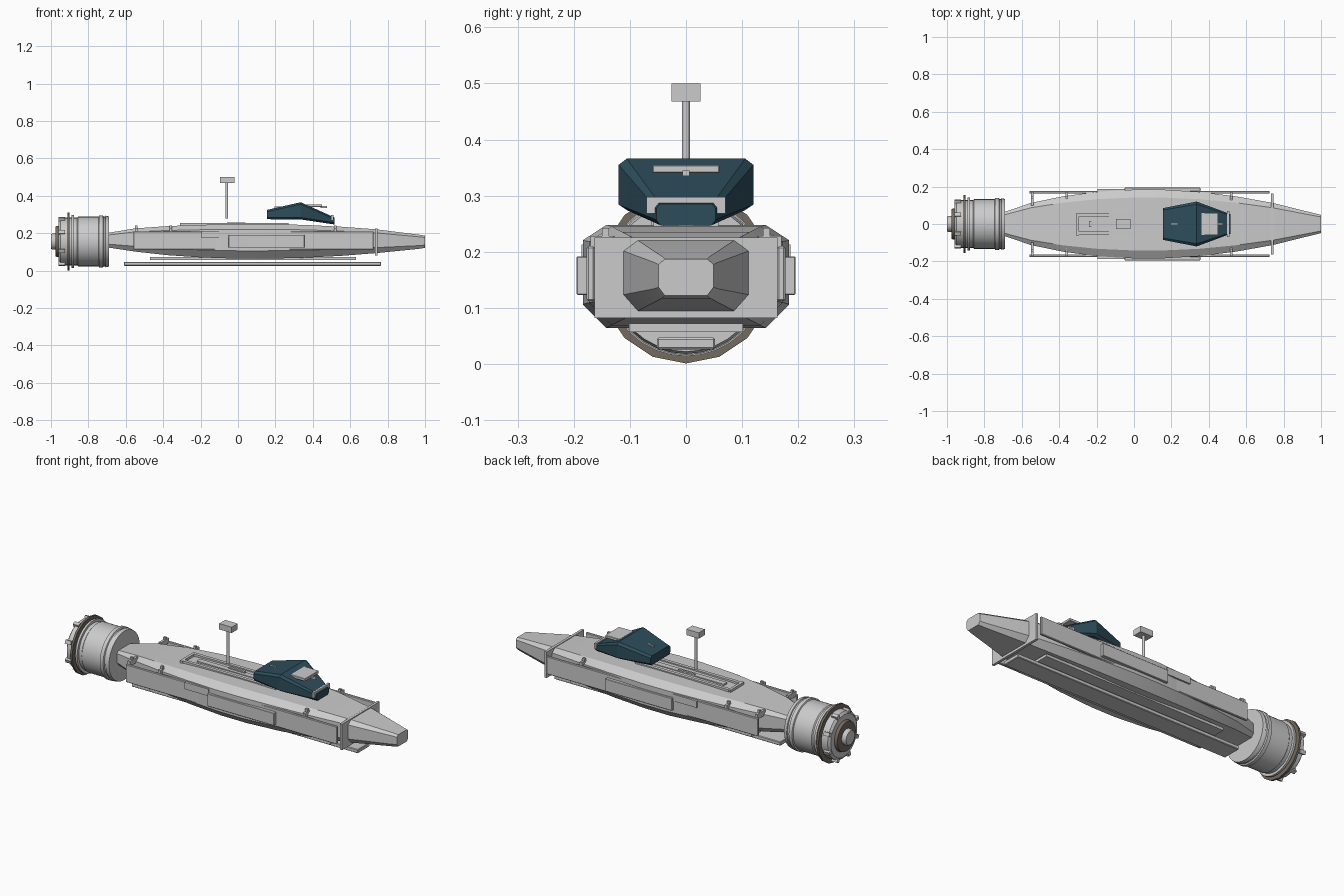
import bpy, bmesh, math
from mathutils import Matrix

cube = bpy.data.objects.get("Cube")
if cube:
    bpy.data.objects.remove(cube, do_unlink=True)


def material(name, rgb):
    m = bpy.data.materials.new(name)
    m.use_nodes = True
    m.diffuse_color = (*rgb, 1)
    m.node_tree.nodes["Principled BSDF"].inputs["Base Color"].default_value = (*rgb, 1)
    return m


GREY = material("light grey paint", (0.6, 0.6, 0.6))
TEAL = material("dark teal", (0.026, 0.075, 0.105))
TAUPE = material("taupe metal", (0.17, 0.145, 0.115))


def finish(name, bm, mat, bevel=0, smooth=True):
    bmesh.ops.recalc_face_normals(bm, faces=bm.faces)
    mesh = bpy.data.meshes.new(name)
    bm.to_mesh(mesh)
    bm.free()
    mesh.materials.append(mat)
    ob = bpy.data.objects.new(name, mesh)
    bpy.context.collection.objects.link(ob)
    if bevel:
        mod = ob.modifiers.new("Bevel", "BEVEL")
        mod.width, mod.segments = bevel, 1
    if smooth:
        bpy.ops.object.select_all(action="DESELECT")
        ob.select_set(True)
        bpy.context.view_layer.objects.active = ob
        bpy.ops.object.shade_smooth_by_angle(angle=math.radians(28))
    return ob


def box(name, x, y, z, mat=GREY, bevel=0):
    """Box from (min, max) ranges."""
    bm = bmesh.new()
    bmesh.ops.create_cube(bm, size=1)
    for v in bm.verts:
        for i, r in enumerate((x, y, z)):
            v.co[i] = (r[0] + r[1]) / 2 + v.co[i] * (r[1] - r[0])
    return finish(name, bm, mat, bevel, False)


def side_boxes(name, x, y, z, bevel=0):
    box("left_" + name, x, y, z, GREY, bevel)
    box("right_" + name, x, (-y[1], -y[0]), z, GREY, bevel)


def loft(name, rings, mat, bevel=0):
    bm = bmesh.new()
    loops = [[bm.verts.new(p) for p in ring] for ring in rings]
    n = len(loops[0])
    for a, b in zip(loops, loops[1:]):
        for i in range(n):
            j = (i + 1) % n
            bm.faces.new((a[i], a[j], b[j], b[i]))
    bm.faces.new(loops[0])
    bm.faces.new(loops[-1])
    return finish(name, bm, mat, bevel)


AXIS_Z = 0.156


def turned(name, profile, mat, sides=32):
    """Solid of revolution about the thruster axis; profile is (x, radius)."""
    rings = []
    for x, r in profile:
        angles = [2 * math.pi * k / sides for k in range(sides)]
        rings.append([(x, r * math.sin(a), AXIS_Z + r * math.cos(a)) for a in angles])
    return loft(name, rings, mat)


def hull_ring(x, w, lo, hi):
    cy, cb, ct = w * 0.23, (hi - lo) * 0.23, (hi - lo) * 0.15
    half = [(w - cy, lo), (w, lo + cb), (w, hi - ct), (w - cy, hi)]
    return [(x, y, z) for y, z in half] + [(x, -y, z) for y, z in reversed(half)]


# Hull: x, half width, bottom, top
stations = [(-0.69, 0.065, 0.123, 0.203), (-0.55, 0.113, 0.102, 0.226),
            (-0.38, 0.148, 0.083, 0.238), (-0.2, 0.172, 0.071, 0.245),
            (0, 0.184, 0.064, 0.248), (0.15, 0.184, 0.064, 0.248),
            (0.35, 0.172, 0.069, 0.245), (0.55, 0.147, 0.079, 0.235),
            (0.74, 0.113, 0.094, 0.221), (0.97, 0.056, 0.117, 0.192),
            (1.0, 0.049, 0.122, 0.187)]
loft("hull", [hull_ring(*s) for s in stations], GREY)

# Collar plate near the bow
box("bow_collar", (0.733, 0.747), (-0.163, 0.163), (0.082, 0.225))

# Side panels and brackets
side_boxes("side_rail", (-0.56, 0.725), (0.163, 0.177), (0.112, 0.21), 0.003)
side_boxes("middle_panel", (-0.05, 0.355), (0.17, 0.195), (0.123, 0.192), 0.002)
side_boxes("rear_panel", (-0.195, -0.05), (0.16, 0.186), (0.175, 0.213))
for i, x in enumerate((-0.545, -0.36, 0.52)):
    side_boxes(f"rail_bracket_{i + 1}", (x - 0.007, x + 0.007), (0.1, 0.17), (0.2, 0.228))
    side_boxes(f"bracket_post_{i + 1}", (x - 0.007, x + 0.007), (0.137, 0.15), (0.2, 0.242))

# Keel plates and struts
box("upper_keel", (-0.47, 0.63), (-0.102, 0.102), (0.057, 0.072))
box("lower_keel", (-0.61, 0.765), (-0.052, 0.052), (0.026, 0.047), GREY, 0.003)

# Deck frame and centre strip
side_boxes("deck_strip", (-0.3, 0.27), (0.04, 0.058), (0.235, 0.254))
box("deck_end_bar", (-0.31, -0.295), (-0.062, 0.055), (0.235, 0.254))
box("deck_centre_strip", (-0.24, 0.27), (-0.015, 0.015), (0.235, 0.252))

# Mast with sensor head
bm = bmesh.new()
bmesh.ops.create_cone(bm, cap_ends=True, segments=12, radius1=0.0075, radius2=0.0075,
                      depth=0.195, matrix=Matrix.Translation((-0.06, 0, 0.3775)))
finish("mast", bm, GREY)
box("mast_head", (-0.096, -0.02), (-0.026, 0.026), (0.468, 0.5))
box("mast_arm", (-0.06, 0.04), (0.002, 0.014), (0.25, 0.258))


# Canopy: x, lower half width, upper half width, bottom, shoulder, top
def canopy_ring(x, low, wide, bottom, shoulder, top):
    half = [(low, bottom), (wide, bottom + 0.01), (wide, shoulder), (wide * 0.88, top)]
    return [(x, y, z) for y, z in half] + [(x, -y, z) for y, z in reversed(half)]


loft("canopy", [canopy_ring(0.155, 0.08, 0.085, 0.275, 0.315, 0.325),
                canopy_ring(0.335, 0.105, 0.12, 0.274, 0.355, 0.366),
                canopy_ring(0.515, 0.045, 0.053, 0.247, 0.277, 0.285)], TEAL)
box("canopy_visor", (0.36, 0.45), (-0.06, 0.06), (0.34, 0.355), GREY, 0.002)
box("visor_probe", (0.44, 0.475), (-0.006, 0.006), (0.335, 0.345))
box("canopy_brow", (0.498, 0.51), (-0.07, 0.07), (0.268, 0.298))
box("canopy_hatch_mark", (0.195, 0.232), (-0.004, 0.004), (0.325, 0.343))

# Thruster drum with stepped bands
turned("thruster_drum", [(-0.96, 0.115), (-0.95, 0.128), (-0.86, 0.128), (-0.855, 0.133),
                         (-0.745, 0.133), (-0.742, 0.14), (-0.722, 0.14), (-0.719, 0.133),
                         (-0.71, 0.133), (-0.708, 0.138), (-0.69, 0.134)], GREY)
turned("thruster_flange", [(-0.912, 0.155), (-0.9, 0.155)], TAUPE, 16)
turned("thruster_flange_rim", [(-0.89, 0.142), (-0.878, 0.142)], GREY)
turned("thruster_end_plate", [(-0.976, 0.08), (-0.955, 0.085)], TAUPE)
turned("thruster_hub", [(-1.0, 0.038), (-0.992, 0.043), (-0.97, 0.043)], GREY)

# Bolts around the rear of the thruster
for i in range(8):
    a = math.pi * (i + 0.5) / 4
    bm = bmesh.new()
    spot = Matrix.Translation((-0.943, 0.128 * math.sin(a), AXIS_Z + 0.128 * math.cos(a)))
    bmesh.ops.create_cube(bm, size=1, matrix=spot @ Matrix.Rotation(-a, 4, "X")
                          @ Matrix.Diagonal((0.035, 0.02, 0.022, 1)))
    finish(f"thruster_bolt_{i + 1}", bm, GREY, 0, False)
